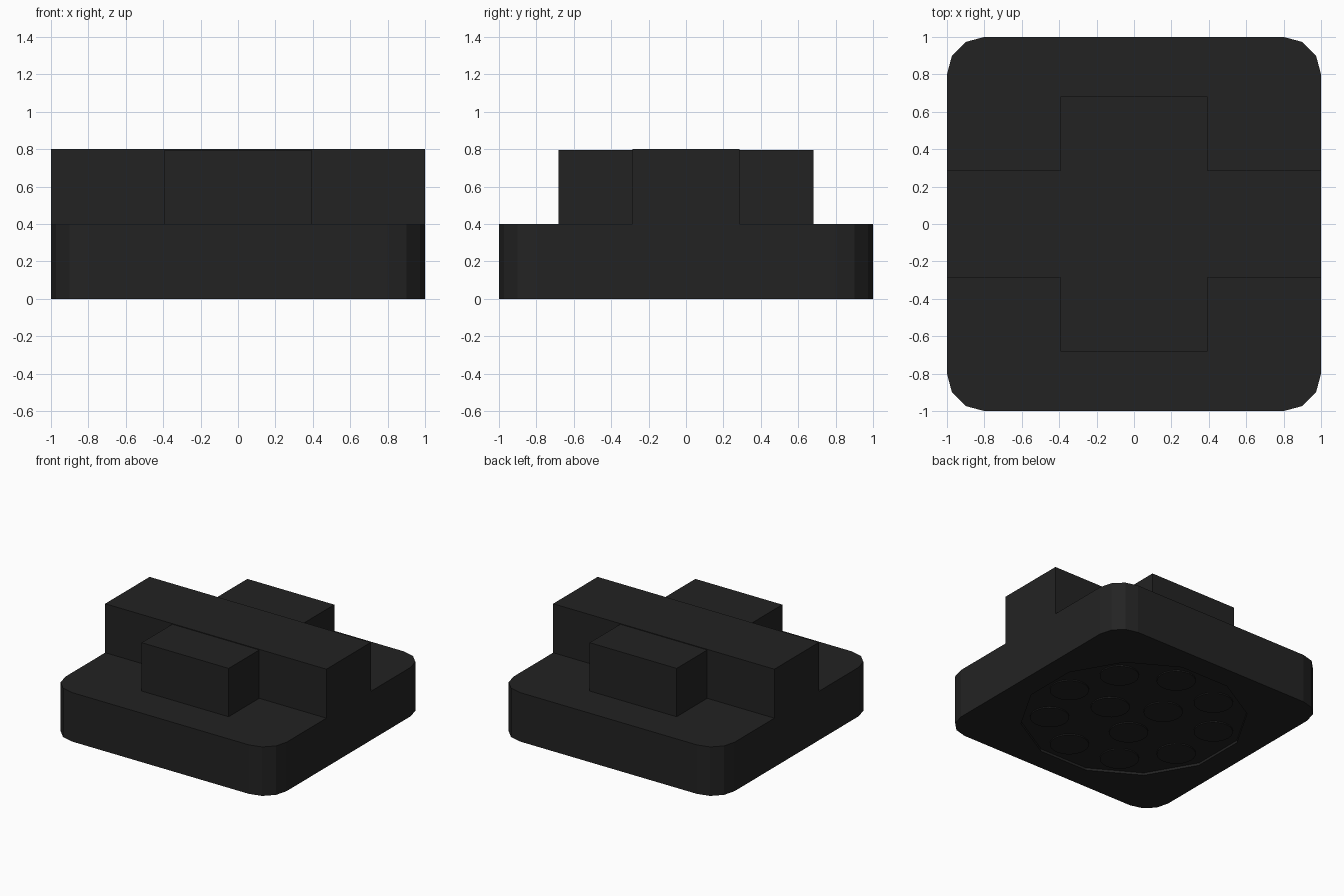
import bpy, bmesh, math

if "Cube" in bpy.data.objects:
    bpy.data.objects.remove(bpy.data.objects["Cube"])

black = bpy.data.materials.new("matte_black")
black.diffuse_color = (0.0165, 0.0165, 0.0165, 1)
black.use_nodes = True
black.node_tree.nodes["Principled BSDF"].inputs["Base Color"].default_value = black.diffuse_color


def add_mesh(name, bm):
    bmesh.ops.recalc_face_normals(bm, faces=bm.faces)
    me = bpy.data.meshes.new(name)
    bm.to_mesh(me)
    bm.free()
    me.materials.append(black)
    ob = bpy.data.objects.new(name, me)
    bpy.context.collection.objects.link(ob)
    return ob


def prism(name, outline, z0, z1):
    """Extrude a closed xy outline from z0 to z1."""
    bm = bmesh.new()
    face = bm.faces.new([bm.verts.new((x, y, z0)) for x, y in outline])
    ext = bmesh.ops.extrude_face_region(bm, geom=[face])["geom"]
    for v in ext:
        if isinstance(v, bmesh.types.BMVert):
            v.co.z = z1
    return add_mesh(name, bm)


def box(name, x0, x1, y0, y1, z0, z1):
    return prism(name, [(x0, y0), (x1, y0), (x1, y1), (x0, y1)], z0, z1)


def ring(radius, sides, start=0.0, cx=0.0, cy=0.0):
    return [(cx + radius * math.cos(start + math.tau * i / sides),
             cy + radius * math.sin(start + math.tau * i / sides))
            for i in range(sides)]


# Rounded square base, three facets per corner
outline = []
for q, (sx, sy) in enumerate([(1, 1), (-1, 1), (-1, -1), (1, -1)]):
    for i in range(4):
        a = math.radians(90 * q + 30 * i)
        outline.append((0.8 * sx + 0.2 * math.cos(a), 0.8 * sy + 0.2 * math.sin(a)))
base = prism("base", outline, 0, 0.4)

# Shallow twelve-sided recess underneath
DEPTH = 0.02
cutter = prism("recess_cutter", ring(0.84, 12, math.radians(15)), -0.1, DEPTH)
cutter.hide_render = True
cutter.hide_viewport = True
cut = base.modifiers.new("recess", "BOOLEAN")
cut.operation = "DIFFERENCE"
cut.solver = "EXACT"
cut.object = cutter

# Long ridge across the top and the two blocks beside it
box("ridge", -1, 1, -0.287, 0.287, 0.4, 0.8)
for name, s in (("front_block", -1), ("back_block", 1)):
    y0, y1 = sorted((s * 0.285, s * 0.682))
    box(name, -0.393, 0.393, y0, y1, 0.4, 0.795)

# Round pads inside the recess: nine outer, three inner
for label, count, radius in (("outer_pad", 9, 0.625), ("inner_pad", 3, 0.23)):
    for cx, cy in ring(radius, count):
        prism(label, ring(0.145, 24, 0, cx, cy), DEPTH - 0.009, DEPTH + 0.01)
